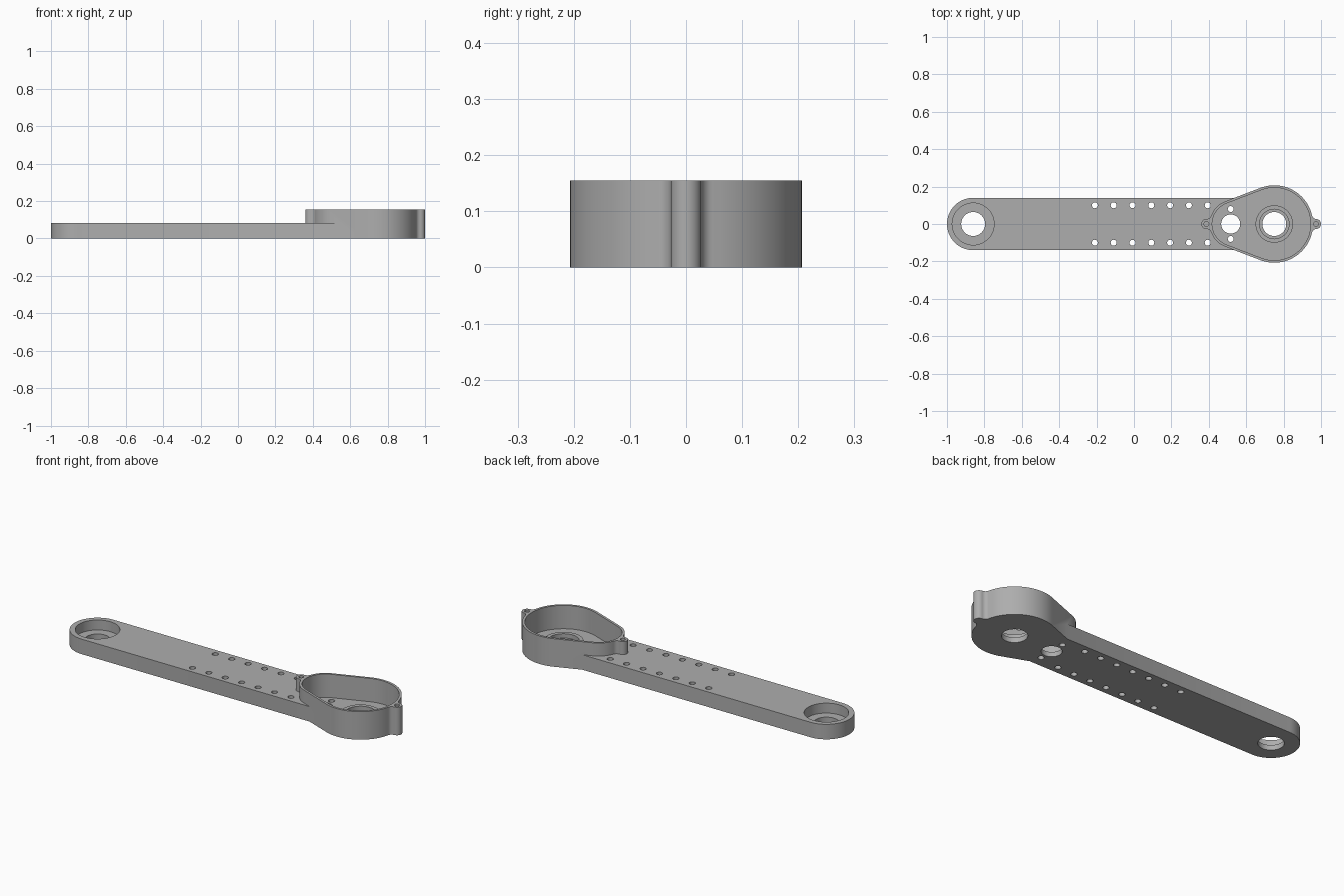
import bpy, bmesh, math
from mathutils import Vector

if "Cube" in bpy.data.objects:
    bpy.data.objects.remove(bpy.data.objects["Cube"])

ARM_H, RIM_H, FLOOR = 0.083, 0.155, 0.026
BIG = (0.75, 0.207)      # centre x and radius of the wide housing end
SMALL = (0.535, 0.13)    # centre x and radius of the narrow housing end
EAR_R = 0.027

grey = bpy.data.materials.new("plain_grey")
grey.diffuse_color = (0.42, 0.42, 0.42, 1)
grey.use_nodes = True
grey.node_tree.nodes["Principled BSDF"].inputs["Base Color"].default_value = grey.diffuse_color


def arc(cx, cy, r, a0, a1, n):
    return [(cx + r * math.cos(a0 + (a1 - a0) * i / n),
             cy + r * math.sin(a0 + (a1 - a0) * i / n)) for i in range(n + 1)]


def prism(name, pts, z0, z1):
    bm = bmesh.new()
    face = bm.faces.new([bm.verts.new((x, y, z0)) for x, y in pts])
    up = bmesh.ops.extrude_face_region(bm, geom=[face])["geom"]
    bmesh.ops.translate(bm, vec=(0, 0, z1 - z0),
                        verts=[v for v in up if isinstance(v, bmesh.types.BMVert)])
    bmesh.ops.recalc_face_normals(bm, faces=bm.faces)
    mesh = bpy.data.meshes.new(name)
    bm.to_mesh(mesh)
    bm.free()
    mesh.materials.append(grey)
    ob = bpy.data.objects.new(name, mesh)
    bpy.context.collection.objects.link(ob)
    return ob


def disc(name, x, y, r, z0, z1, n=48):
    return prism(name, arc(x, y, r, 0, 2 * math.pi, n)[:-1], z0, z1)


def combine(target, tool, op):
    bpy.context.view_layer.objects.active = target
    mod = target.modifiers.new(op, 'BOOLEAN')
    mod.operation, mod.solver, mod.object = op, 'EXACT', tool
    bpy.ops.object.modifier_apply(modifier=mod.name)
    bpy.data.objects.remove(tool)


def ear_bump(cx, radius, ear_x, f=0.025):
    """Half of an ear pointing +x, from the tip back to the main circle, with a concave fillet."""
    d, p, q = ear_x - cx, radius + f, EAR_R + f
    fx = (d * d + p * p - q * q) / (2 * d)
    fy = math.sqrt(p * p - fx * fx)
    to_ear = math.atan2(-fy, d - fx)
    to_main = math.atan2(-fy, -fx)
    if to_main > to_ear:
        to_main -= 2 * math.pi
    tip = arc(ear_x, 0, EAR_R, 0, math.atan2(fy, fx - d), 10)
    fillet = arc(cx + fx, fy, f, to_ear, to_main, 8)
    return tip + fillet[1:], math.atan2(fy, fx)


def mirror_y(half):
    return half + [(x, -y) for x, y in reversed(half) if abs(y) > 1e-5]


# teardrop outline: tangent lines between the two housing circles
tangent = math.pi / 2 + math.asin((BIG[1] - SMALL[1]) / (BIG[0] - SMALL[0]))


def teardrop(inset):
    return mirror_y(arc(BIG[0], 0, BIG[1] - inset, 0, tangent, 32)
                    + arc(SMALL[0], 0, SMALL[1] - inset, tangent, math.pi, 18))


right_ear, a_right = ear_bump(BIG[0], BIG[1], 0.973)
left_ear, a_left = ear_bump(-SMALL[0], SMALL[1], -0.387)
left_ear = [(-x, y) for x, y in reversed(left_ear)]
outline = mirror_y(right_ear
                   + arc(BIG[0], 0, BIG[1], a_right, tangent, 28)[1:]
                   + arc(SMALL[0], 0, SMALL[1], tangent, math.pi - a_left, 14)
                   + left_ear[1:])

# arm with rounded end, joined to the housing
body = prism("lever_arm", [(0.62, 0.14)]
             + arc(-0.86, 0, 0.14, math.pi / 2, 1.5 * math.pi, 32)
             + [(0.62, -0.14)], 0, ARM_H)
combine(body, prism("housing", outline, 0, RIM_H), 'UNION')

# housing cavity and raised bearing boss
combine(body, prism("cavity", teardrop(0.013), FLOOR, 0.3), 'DIFFERENCE')
combine(body, disc("bearing_boss", BIG[0], 0, 0.1, 0.01, 0.052), 'UNION')

# bearing seats: x, radius
for x, r in ((BIG[0], 0.079), (-0.86, 0.112)):
    combine(body, disc("bearing_seat", x, 0, r, FLOOR + 0.002, 0.3), 'DIFFERENCE')

# through holes: x, y, radius
holes = [(BIG[0], 0, 0.064), (-0.86, 0, 0.064), (0.517, 0, 0.051)]
for s in (-1, 1):
    holes += [(-0.209 + 0.1005 * i, s * 0.1, 0.016) for i in range(7)]
    holes.append((0.517, s * 0.08, 0.016))
for x, y, r in holes:
    combine(body, disc("hole", x, y, r, -0.1, 0.3, 40 if r > 0.03 else 20), 'DIFFERENCE')

# blind screw holes in the ears
for x in (0.973, 0.387):
    combine(body, disc("ear_hole", x, 0, 0.013, 0.1, 0.3, 16), 'DIFFERENCE')

bpy.ops.object.select_all(action='DESELECT')
body.select_set(True)
bpy.context.view_layer.objects.active = body
bpy.ops.object.shade_smooth_by_angle(angle=math.radians(30))
